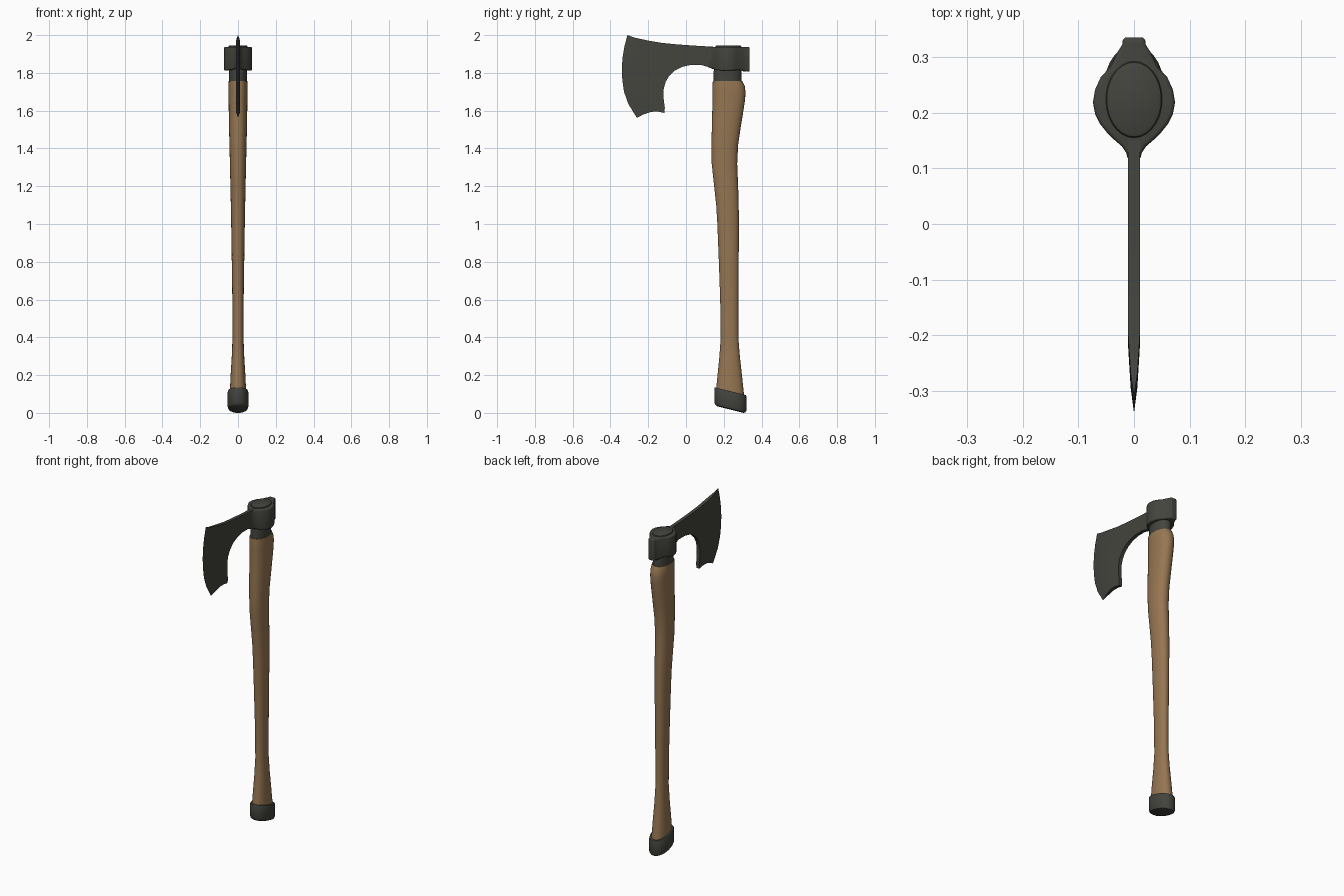
import bpy, bmesh, math

if "Cube" in bpy.data.objects:
    bpy.data.objects.remove(bpy.data.objects["Cube"])


def material(name, rgb):
    m = bpy.data.materials.new(name)
    m.diffuse_color = (*rgb, 1)
    m.use_nodes = True
    m.node_tree.nodes["Principled BSDF"].inputs["Base Color"].default_value = m.diffuse_color
    return m


METAL = material("dark iron", (0.056, 0.058, 0.047))
WOOD = material("brown wood", (0.305, 0.181, 0.084))


def finish(bm, name, mat, angle=35, bevel=0):
    bmesh.ops.recalc_face_normals(bm, faces=bm.faces)
    me = bpy.data.meshes.new(name)
    bm.to_mesh(me)
    bm.free()
    ob = bpy.data.objects.new(name, me)
    bpy.context.collection.objects.link(ob)
    me.materials.append(mat)
    bpy.ops.object.select_all(action='DESELECT')
    ob.select_set(True)
    bpy.context.view_layer.objects.active = ob
    if bevel:
        b = ob.modifiers.new("bevel", 'BEVEL')
        b.width, b.segments = bevel, 3
        b.limit_method, b.angle_limit = 'ANGLE', math.radians(50)
        bpy.ops.object.modifier_apply(modifier="bevel")
    bpy.ops.object.shade_smooth_by_angle(angle=math.radians(angle))
    return ob


def loft(name, mat, rings, slope=0, n=28, power=2.2, angle=35):
    """Stack of ovals: each ring is (z, y_min, y_max, half width x)."""
    bm = bmesh.new()
    loops = []
    for z, y0, y1, rx in rings:
        loop = []
        for i in range(n):
            a = 2 * math.pi * i / n
            c, s = math.cos(a), math.sin(a)
            x = rx * math.copysign(abs(c) ** (2 / power), c)
            dy = (y1 - y0) / 2 * math.copysign(abs(s) ** (2 / power), s)
            y = (y0 + y1) / 2 + dy
            loop.append(bm.verts.new((x, y, z + slope * (y - 0.235))))
        loops.append(loop)
    for a, b in zip(loops, loops[1:]):
        for i in range(n):
            j = (i + 1) % n
            bm.faces.new((a[i], a[j], b[j], b[i]))
    bm.faces.new(loops[0])
    bm.faces.new(loops[-1])
    return finish(bm, name, mat, angle)


# curved wooden handle
loft("handle", WOOD, [
    (0.09, .156, .308, .044), (0.20, .167, .296, .039), (0.30, .177, .285, .033),
    (0.40, .184, .277, .029), (0.60, .181, .277, .030), (0.80, .174, .279, .033),
    (1.00, .166, .280, .036), (1.10, .160, .279, .038), (1.20, .149, .276, .040),
    (1.32, .136, .271, .043), (1.42, .135, .276, .045), (1.52, .137, .291, .048),
    (1.60, .139, .304, .049), (1.66, .140, .313, .050), (1.70, .140, .315, .051),
    (1.73, .140, .311, .051), (1.757, .142, .298, .049)])

# slanted iron butt cap
loft("butt_cap", METAL, [
    (.0175, .165, .305, .040), (.022, .156, .314, .050), (.034, .150, .320, .055),
    (.108, .150, .320, .055), (.115, .153, .317, .052)], slope=-0.25)

# iron neck passing through the socket, with the raised oval on top
loft("neck_and_plug", METAL, [
    (1.745, .146, .294, .0475), (1.80, .146, .293, .0475), (1.86, .152, .294, .050),
    (1.935, .154, .294, .052), (1.943, .157, .291, .049), (1.946, .163, .285, .044)],
    power=2.0)

# head socket: half outline (x, y) seen from above, mirrored
half = [(.020, .336), (.021, .323), (.030, .309), (.041, .285), (.060, .264),
        (.070, .242), (.074, .219), (.070, .198), (.061, .180), (.049, .165),
        (.036, .152), (.022, .140), (.014, .128), (.011, .115)]
outline = half + [(-x, y) for x, y in reversed(half)]


def socket_bottom(y):
    if y > .30:
        return 1.815 - (y - .30) * .28
    if y < .17:
        return 1.81 + (.17 - y) * .38
    return 1.81 + (y - .17) * .04


bm = bmesh.new()
low = [bm.verts.new((x, y, socket_bottom(y))) for x, y in outline]
top = [bm.verts.new((x, y, 1.938)) for x, y in outline]
for i in range(len(outline)):
    j = (i + 1) % len(outline)
    bm.faces.new((low[i], low[j], top[j], top[i]))
bm.faces.new(low)
bm.faces.new(top)
finish(bm, "head_socket", METAL, 40, bevel=.007)

# bearded blade: cutting edge, two rows behind it, then the flat body (y, z)
edge = [(-.310, 2.0), (-.326, 1.94), (-.336, 1.88), (-.340, 1.82), (-.337, 1.76),
        (-.328, 1.70), (-.305, 1.635), (-.260, 1.562)]
mid = [(-.270, 1.986), (-.283, 1.93), (-.292, 1.875), (-.295, 1.82), (-.292, 1.765),
       (-.283, 1.71), (-.263, 1.65), (-.228, 1.579)]
inner = [(-.200, 1.971), (-.212, 1.92), (-.219, 1.87), (-.222, 1.82), (-.220, 1.77),
         (-.213, 1.72), (-.200, 1.66), (-.185, 1.594)]
# outline from the beard along the inner curve to the socket and back on top
rest = [(-.150, 1.595), (-.115, 1.588), (-.112, 1.615), (-.118, 1.66), (-.118, 1.715),
        (-.108, 1.752), (-.090, 1.783), (-.060, 1.812), (-.020, 1.832), (.025, 1.842),
        (.080, 1.842), (.115, 1.832), (.150, 1.822), (.150, 1.938), (.050, 1.944),
        (-.050, 1.951), (-.130, 1.959)]
bm = bmesh.new()


def row(pts, x):
    return [bm.verts.new((x, y, z)) for y, z in pts]


E = row(edge, 0)
sides = []
for s in (-1, 1):
    M, I, R = row(mid, s * .006), row(inner, s * .0105), row(rest, s * .0105)
    for a, b in ((E, M), (M, I)):
        for i in range(len(a) - 1):
            bm.faces.new((a[i], a[i + 1], b[i + 1], b[i]))
    bm.faces.new(I + R)
    sides.append([E[-1], M[-1], I[-1]] + R + [I[0], M[0], E[0]])
for i in range(len(sides[0]) - 1):
    quad = [sides[0][i], sides[0][i + 1], sides[1][i + 1], sides[1][i]]
    bm.faces.new(list(dict.fromkeys(quad)))
finish(bm, "blade", METAL, 30)
